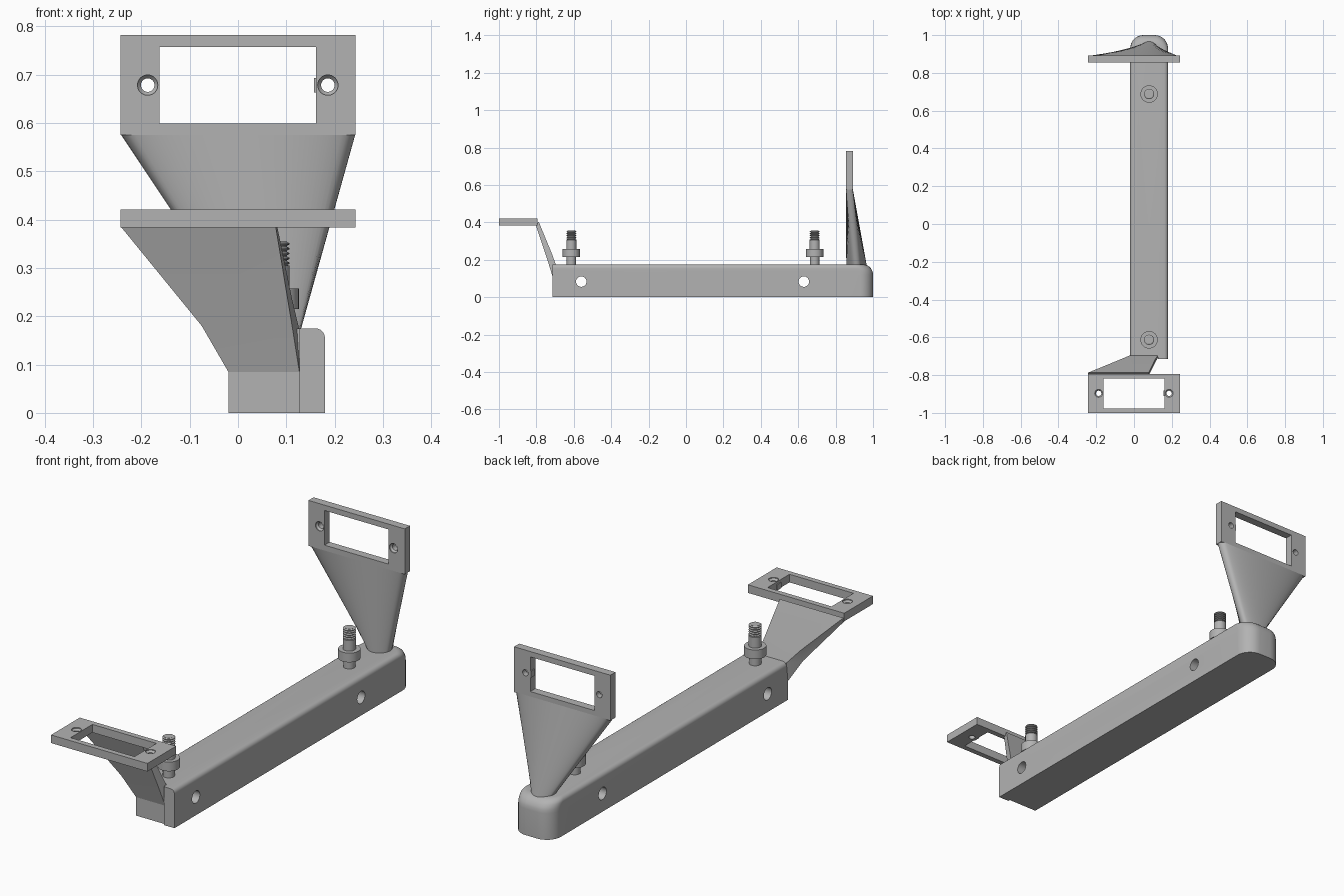
import bpy, bmesh, math
from math import sin, cos, sqrt, pi

cube = bpy.data.objects.get("Cube")
if cube:
    bpy.data.objects.remove(cube, do_unlink=True)

GREY = (0.45, 0.45, 0.45, 1)
mat = bpy.data.materials.new("plain_grey")
mat.use_nodes = True
mat.diffuse_color = GREY
mat.node_tree.nodes["Principled BSDF"].inputs["Base Color"].default_value = GREY


def loft(name, rings):
    """Skin a list of equal-length closed rings and cap both ends."""
    bm = bmesh.new()
    rows = [[bm.verts.new(p) for p in ring] for ring in rings]
    n = len(rows[0])
    for a, b in zip(rows, rows[1:]):
        for i in range(n):
            j = (i + 1) % n
            bm.faces.new((a[i], a[j], b[j], b[i]))
    bm.faces.new(rows[0][::-1])
    bm.faces.new(rows[-1])
    bmesh.ops.recalc_face_normals(bm, faces=bm.faces)
    mesh = bpy.data.meshes.new(name)
    bm.to_mesh(mesh)
    bm.free()
    obj = bpy.data.objects.new(name, mesh)
    mesh.materials.append(mat)
    bpy.context.collection.objects.link(obj)
    return obj


def lathe(name, profile, centre=(0, 0), sides=32):
    cx, cy = centre
    angles = [2 * pi * i / sides for i in range(sides)]
    return loft(name, [[(cx + r * cos(a), cy + r * sin(a), z) for a in angles]
                       for r, z in profile])


def box(name, x, y, z):
    return loft(name, [[(x[0], y[0], h), (x[1], y[0], h), (x[1], y[1], h), (x[0], y[1], h)]
                       for h in z])


def boolean(obj, tool, operation="DIFFERENCE"):
    tool.hide_render = True
    mod = obj.modifiers.new("cut", "BOOLEAN")
    mod.operation = operation
    mod.solver = "EXACT"
    mod.object = tool
    bpy.context.view_layer.objects.active = obj
    bpy.ops.object.modifier_apply(modifier=mod.name)
    bpy.data.objects.remove(tool, do_unlink=True)


def smooth(obj, angle=30):
    bpy.ops.object.select_all(action="DESELECT")
    obj.select_set(True)
    bpy.context.view_layer.objects.active = obj
    bpy.ops.object.shade_smooth_by_angle(angle=math.radians(angle))


# Main bar: rounded back corners, rounded top rim, stepped front end
TOP, SIDE_R, BACK_R, CORNER = 0.175, 0.02, 0.055, 0.07


def fillet(r, z):
    d = max(0, z - (TOP - r))
    return r - sqrt(max(0, r * r - d * d))


def bar_ring(z):
    s = fillet(SIDE_R, z)
    left, right, back = 0.18 - s, -0.02 + s, 1 - fillet(BACK_R, z)
    r = CORNER - s
    ring = [(right, -0.705), (0.127, -0.705), (0.127, -0.715), (left, -0.715)]
    for cx, start in ((left - r, 0), (right + r, pi / 2)):
        for i in range(9):
            a = start + i * pi / 16
            ring.append((cx + r * cos(a), back - r + r * sin(a)))
    return [(x, y, z) for x, y in ring]


levels = [0, 0.12, 0.135, 0.145, 0.155] + [0.155 + 0.02 * sin(i * pi / 12) for i in range(1, 7)]
bar = loft("main_bar", [bar_ring(z) for z in levels])
for y in (-0.56, 0.63):
    drill = lathe("cross_hole_cutter", [(0.028, -0.5), (0.028, 0.5)])
    drill.rotation_euler.y = pi / 2
    drill.location = (0, y, 0.083)
    bpy.context.view_layer.update()
    boolean(bar, drill)
smooth(bar)


# Mounting frames: window, two countersunk screw holes, small inner tab
def frame(name):
    w, h, t = 0.243, 0.1035, 0.037
    obj = box(name, (-w, w), (-h, h), (0, t))
    boolean(obj, box("window_cutter", (-0.162, 0.161), (-0.079, 0.079), (-0.1, 0.1)))
    for x in (-0.187, 0.186):
        boolean(obj, lathe("screw_cutter", [(0.014, -0.1), (0.014, t - 0.012),
                                            (0.021, t - 0.004), (0.021, 0.1)], (x, 0)))
    boolean(obj, box("tab", (0.157, 0.163), (-0.015, 0.015), (0, t * 0.7)), "UNION")
    smooth(obj)
    return obj


front = frame("front_frame")
front.location = (0, -0.8965, 0.384)
back = frame("back_frame")
back.rotation_euler.x = pi / 2
back.location = (0, 0.892, 0.6785)


# Front strut: leans forward and fans out toward the right
def strut_ring(x0, x1, y_front, z_front, y_back, z_back):
    return [(x0, y_front, z_front), (x1, y_front, z_front),
            (x1, y_back, z_back), (x0, y_back, z_back)]


strut = loft("front_strut", [
    strut_ring(-0.02, 0.127, -0.706, 0.085, -0.695, 0.172),
    strut_ring(-0.075, 0.112, -0.735, 0.18, -0.718, 0.235),
    strut_ring(-0.243, 0.078, -0.803, 0.386, -0.787, 0.402)])
smooth(strut, 20)

# Back support: round foot flaring into the wide thin frame
foot, lip = [], []
for i in range(64):
    a = 2 * pi * i / 64
    foot.append((0.08 + 0.048 * sin(a), 0.912 + 0.055 * cos(a), 0.165))
    edge = max(-1, min(1, 3 * cos(a)))
    lip.append((0.243 * sin(a), 0.8735 + 0.0185 * edge, 0.577))
smooth(loft("back_support", [foot, lip]), 40)

# Threaded studs with collars
stud = [(0.025, 0.165), (0.025, 0.215), (0.046, 0.215), (0.046, 0.257),
        (0.027, 0.257), (0.027, 0.305)]
for i in range(5):
    z = 0.305 + 0.01 * i
    stud += [(0.021, z + 0.001), (0.027, z + 0.004), (0.027, z + 0.006), (0.021, z + 0.009)]
stud.append((0.021, 0.355))
for name, y in (("front_stud", -0.613), ("back_stud", 0.688)):
    smooth(lathe(name, stud, (0.08, y)))
